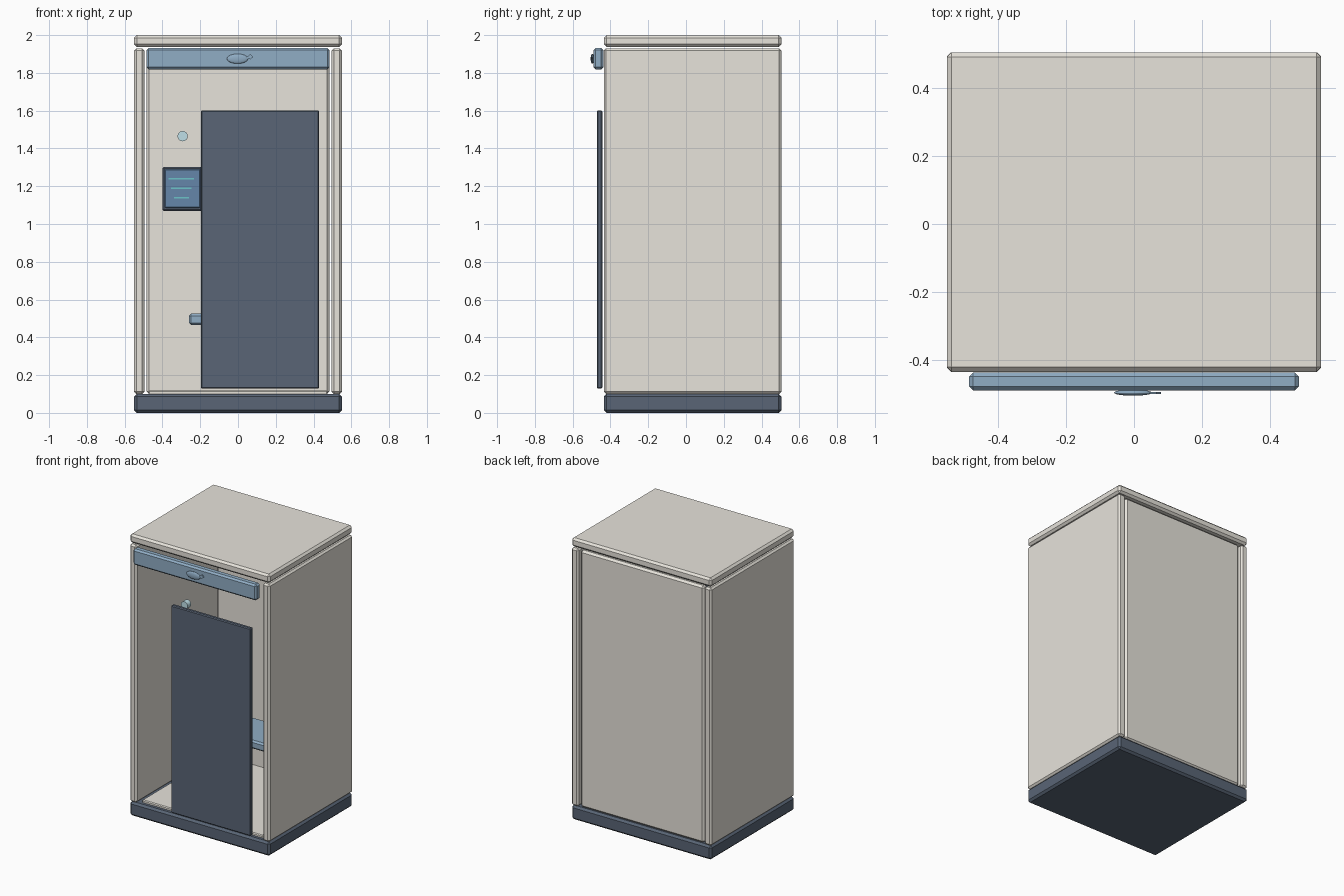
import bpy, bmesh, math

if "Cube" in bpy.data.objects:
    bpy.data.objects.remove(bpy.data.objects["Cube"])


def material(name, rgb):
    m = bpy.data.materials.new(name)
    m.diffuse_color = (*rgb, 1)
    m.use_nodes = True
    m.node_tree.nodes["Principled BSDF"].inputs["Base Color"].default_value = m.diffuse_color
    return m


CREAM = material("cream", (0.80, 0.77, 0.71))
NAVY = material("navy", (0.10, 0.13, 0.18))
BLUE = material("blue", (0.28, 0.42, 0.56))
SCREEN = material("screen_blue", (0.13, 0.24, 0.40))
TEAL = material("teal", (0.15, 0.55, 0.58))
GLASS = material("glass", (0.52, 0.74, 0.80))


def finish(name, bm, mat):
    me = bpy.data.meshes.new(name)
    bm.to_mesh(me)
    bm.free()
    me.materials.append(mat)
    ob = bpy.data.objects.new(name, me)
    bpy.context.collection.objects.link(ob)
    return ob


def box(name, x, y, z, mat, bevel=0.0):
    """Chamfered box from (min, max) ranges."""
    bm = bmesh.new()
    bmesh.ops.create_cube(bm, size=1)
    for v in bm.verts:
        v.co = [r[0] + (c + 0.5) * (r[1] - r[0]) for c, r in zip(v.co, (x, y, z))]
    if bevel:
        bmesh.ops.bevel(bm, geom=bm.edges[:], offset=bevel, segments=1, affect='EDGES')
    return finish(name, bm, mat)


FRONT, BACK = -0.435, 0.505

# Cabinet shell
box("base_plinth", (-0.55, 0.55), (FRONT, BACK), (0, 0.10), NAVY, 0.014)
box("roof", (-0.55, 0.55), (FRONT, BACK), (1.938, 2.0), CREAM, 0.014)
for side, s in (("left", -1), ("right", 1)):
    box(side + "_wall", tuple(sorted((s * 0.495, s * 0.55))), (FRONT, BACK),
        (0.10, 1.93), CREAM, 0.012)
box("back_wall", (-0.485, 0.485), (0.45, 0.495), (0.10, 1.925), CREAM, 0.014)
box("floor_panel", (-0.475, 0.475), (-0.40, 0.46), (0.09, 0.118), CREAM, 0.006)

# Front header and sliding curtain
box("header_panel", (-0.485, 0.485), (-0.49, -0.437), (1.818, 1.932), BLUE, 0.012)
box("curtain", (-0.197, 0.43), (-0.472, -0.443), (0.128, 1.602), NAVY, 0.006)

# Oval ornament with a small pointed fin on the header
bm = bmesh.new()
bmesh.ops.create_uvsphere(bm, u_segments=24, v_segments=12, radius=1)
for v in bm.verts:
    v.co = (-0.003 + v.co.x * 0.056, -0.496 + v.co.y * 0.009, 1.875 + v.co.z * 0.026)
for f in bm.faces:
    f.smooth = True
finish("header_ornament", bm, BLUE)
bm = bmesh.new()
fin = [(0.035, 1.875), (0.066, 1.900), (0.080, 1.884), (0.066, 1.872)]
face = bm.faces.new([bm.verts.new((x, -0.500, z)) for x, z in fin])
ext = bmesh.ops.extrude_face_region(bm, geom=[face])
for v in ext["geom"]:
    if isinstance(v, bmesh.types.BMVert):
        v.co.y += 0.006
bmesh.ops.recalc_face_normals(bm, faces=bm.faces[:])
finish("ornament_fin", bm, BLUE)

# Bench inside
box("seat", (-0.26, 0.26), (0.03, 0.33), (0.465, 0.525), BLUE, 0.012)

# Control display and camera lens
box("display_frame", (-0.40, -0.19), (-0.14, -0.10), (1.068, 1.302), NAVY, 0.008)
box("display_screen", (-0.388, -0.202), (-0.147, -0.135), (1.086, 1.29), SCREEN, 0.003)
for i, half in enumerate((0.068, 0.055, 0.04)):
    z = 1.24 - 0.05 * i
    box(f"display_bar_{i + 1}", (-0.30 - half, -0.30 + half), (-0.151, -0.145),
        (z - 0.004, z + 0.004), TEAL)
bpy.ops.mesh.primitive_cylinder_add(vertices=32, radius=0.027, depth=0.04,
                                    location=(-0.293, -0.165, 1.465),
                                    rotation=(math.pi / 2, 0, 0))
lens = bpy.context.object
lens.name = "camera_lens"
lens.data.materials.append(GLASS)
bpy.ops.object.shade_smooth_by_angle()
